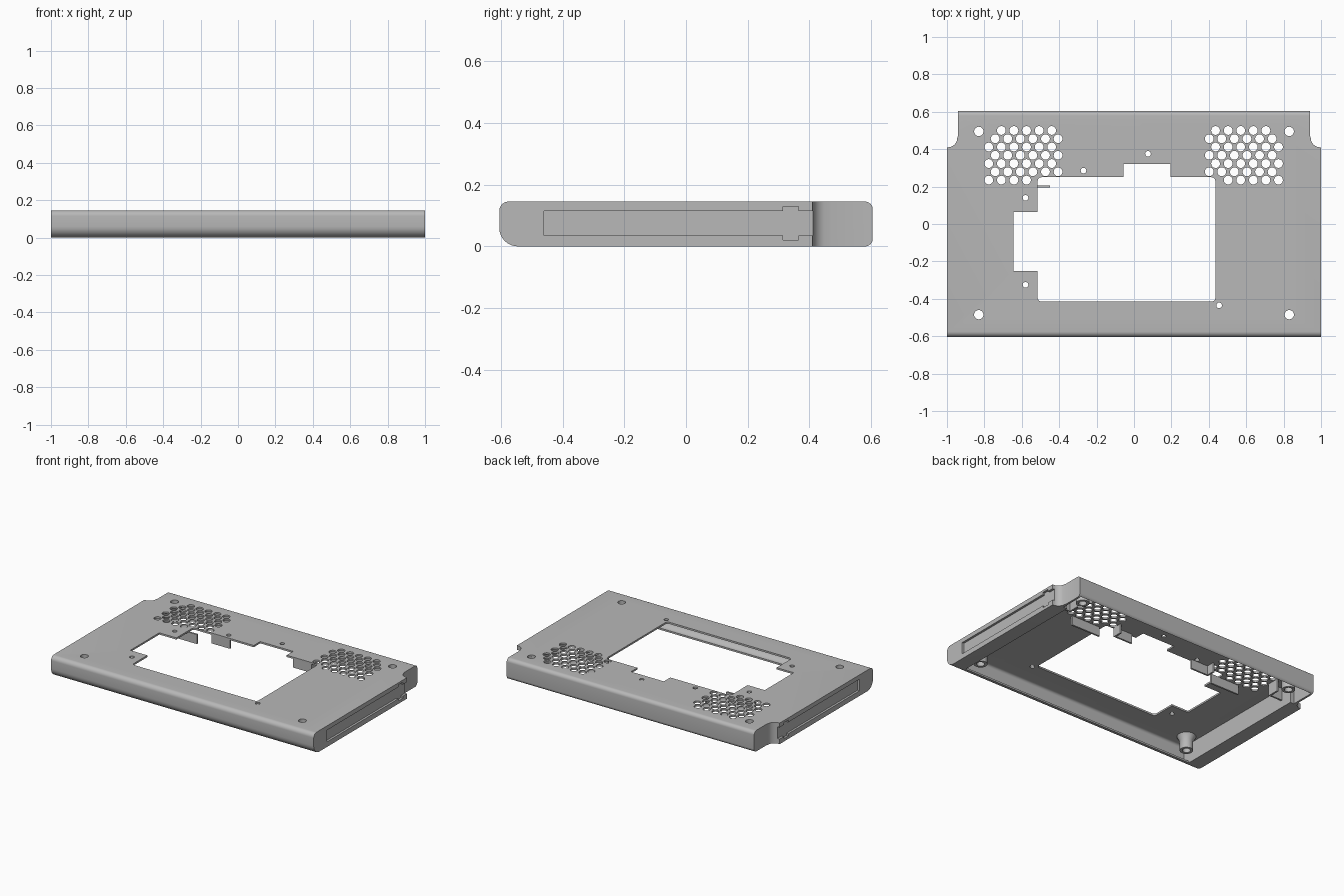
import bpy, bmesh
from math import cos, sin, radians, pi
from mathutils import Matrix

cube = bpy.data.objects.get("Cube")
if cube:
    bpy.data.objects.remove(cube, do_unlink=True)

metal = bpy.data.materials.new("plain grey metal")
metal.use_nodes = True
GREY = (0.48, 0.48, 0.48, 1)
metal.diffuse_color = GREY
metal.node_tree.nodes["Principled BSDF"].inputs["Base Color"].default_value = GREY

HEIGHT, WALL = 0.145, 0.012
ROOF = HEIGHT - WALL


def make(name, bm):
    bmesh.ops.recalc_face_normals(bm, faces=bm.faces)
    mesh = bpy.data.meshes.new(name)
    bm.to_mesh(mesh)
    bm.free()
    mesh.materials.append(metal)
    ob = bpy.data.objects.new(name, mesh)
    bpy.context.collection.objects.link(ob)
    return ob


def prism(name, pts, lo, hi, axis="z"):
    """Extrude an outline: (x, y) along z, or (y, z) along x."""
    bm = bmesh.new()
    place = (lambda a, b: (a, b, lo)) if axis == "z" else (lambda a, b: (lo, a, b))
    face = bm.faces.new([bm.verts.new(place(a, b)) for a, b in pts])
    grown = bmesh.ops.extrude_face_region(bm, geom=[face])["geom"]
    step = (0, 0, hi - lo) if axis == "z" else (hi - lo, 0, 0)
    bmesh.ops.translate(bm, vec=step, verts=[v for v in grown if isinstance(v, bmesh.types.BMVert)])
    return make(name, bm)


def rect(x0, x1, y0, y1):
    return [(x0, y0), (x1, y0), (x1, y1), (x0, y1)]


def arc(cx, cy, r, start, end, n=8):
    angles = [radians(start + (end - start) * i / n) for i in range(n + 1)]
    return [(cx + r * cos(a), cy + r * sin(a)) for a in angles]


def cut(target, cutter):
    cutter.hide_render = True
    mod = target.modifiers.new("cut", "BOOLEAN")
    mod.operation, mod.solver, mod.object = "DIFFERENCE", "EXACT", cutter
    bpy.context.view_layer.objects.active = target
    bpy.ops.object.modifier_apply(modifier=mod.name)
    bpy.data.objects.remove(cutter, do_unlink=True)


def smooth(ob):
    bpy.ops.object.select_all(action="DESELECT")
    ob.select_set(True)
    bpy.context.view_layer.objects.active = ob
    bpy.ops.object.shade_smooth_by_angle(angle=radians(30))


# Housing with rounded front and back edges
outline = (arc(-0.545, 0.06, 0.06, 270, 180) + arc(-0.575, 0.115, 0.03, 180, 90)
           + arc(0.58, 0.12, 0.025, 90, 0) + arc(0.58, 0.025, 0.025, 0, -90))
housing = prism("housing", outline, -1, 1, "x")

# Open underside, leaving thick side rails and a curled front lip
cavity = ([(-0.545, -0.1)] + arc(-0.545, 0.06, 0.048, 270, 180)
          + arc(-0.575, 0.115, 0.018, 180, 90)
          + arc(0.58, 0.12, 0.013, 90, 0) + [(0.593, -0.1)])
cut(housing, prism("cavity", cavity, -0.9, 0.9, "x"))

for s in (-1, 1):
    # Wider cavity behind the rails
    cut(housing, prism("rear_cavity", rect(*sorted((s * 0.88, s * 0.928)), 0.43, 0.593), -0.1, ROOF))
    # Stepped rear corner with a hollow fillet
    notch = [(1.1, 0.41)] + arc(0.995, 0.46, 0.05, 270, 180, 6) + [(0.942, 0.47), (0.942, 0.7), (1.1, 0.7)]
    cut(housing, prism("corner_notch", [(s * x, y) for x, y in notch], -0.1, 0.3))
    # Shallow side slot with a wider clip pocket
    slot = [(-0.46, 0.035), (0.315, 0.035), (0.315, 0.02), (0.365, 0.02), (0.365, 0.035), (0.5, 0.035),
            (0.5, 0.115), (0.365, 0.115), (0.365, 0.13), (0.315, 0.13), (0.315, 0.115), (-0.46, 0.115)]
    cut(housing, prism("side_slot", slot, s * 0.985, s * 1.1, "x"))

# Large opening in the top
opening = (arc(-0.495, -0.395, 0.02, 180, 270, 4) + arc(0.415, -0.395, 0.02, 270, 360, 4)
           + arc(0.415, 0.23, 0.02, 0, 90, 4)
           + [(0.195, 0.25), (0.195, 0.32), (-0.055, 0.32), (-0.055, 0.25)]
           + arc(-0.495, 0.23, 0.02, 90, 180, 4)
           + [(-0.515, 0.065), (-0.645, 0.065), (-0.645, -0.25), (-0.515, -0.25)])
cut(housing, prism("opening", opening, 0.05, 0.3))

# Vent fields, screw holes and small pin holes
PITCH, ROW = 0.0673, 0.0442
holes = []
for s in (-1, 1):
    for row in range(7):
        y = 0.5 - row * ROW
        shifted = row % 2 == 1
        first = 0.406 if shifted else 0.44
        for col in range(6):
            missing = (row == 0 and col == 5) or (row == 6 and (col == 0 or (s < 0 and col == 1)))
            if not missing:
                holes.append((s * (first + col * PITCH) + (-0.004 if s > 0 else 0), y, 0.0235))
bosses = [(s * 0.83, y) for s in (-1, 1) for y in (0.495, -0.485)]
holes += [(x, y, 0.025) for x, y in bosses]
holes += [(x, y, 0.015) for x, y in
          ((0.075, 0.375), (-0.27, 0.285), (-0.58, 0.14), (-0.58, -0.325), (0.455, -0.435))]
bm = bmesh.new()
for x, y, r in holes:
    bmesh.ops.create_cone(bm, cap_ends=True, segments=20, radius1=r, radius2=r, depth=0.1,
                          matrix=Matrix.Translation((x, y, HEIGHT)))
cut(housing, make("hole_punches", bm))
smooth(housing)


# Hollow screw bosses with a broad foot under the roof
def boss(name, x, y):
    bm = bmesh.new()
    section = [(0.025, 0.035), (0.042, 0.035), (0.042, 0.1), (0.06, ROOF), (0.025, ROOF)]
    n = 24
    rings = [[bm.verts.new((x + r * cos(2 * pi * i / n), y + r * sin(2 * pi * i / n), z))
              for i in range(n)] for r, z in section]
    for k, ring in enumerate(rings):
        nxt = rings[(k + 1) % len(rings)]
        for i in range(n):
            j = (i + 1) % n
            bm.faces.new((ring[i], ring[j], nxt[j], nxt[i]))
    smooth(make(name, bm))


for i, (x, y) in enumerate(bosses):
    boss(f"screw_boss_{i + 1}", x, y)

# Ribs and tabs hanging under the roof
for s, side in ((1, "left"), (-1, "right")):
    def tab(name, x0, x1, y0, y1, low):
        prism(f"{side}_{name}", rect(*sorted((s * x0, s * x1)), y0, y1), low, ROOF + 0.002)
    tab("vent_rib", 0.45, 0.67, 0.195, 0.207, 0.07)
    tab("opening_tab", 0.24, 0.38, 0.256, 0.268, 0.07)
    tab("opening_tab_end", 0.368, 0.38, 0.268, 0.32, 0.07)
    tab("corner_stop", 0.8, 0.9, 0.34, 0.352, 0.05)
    tab("corner_stop_side", 0.8, 0.812, 0.352, 0.42, 0.05)
